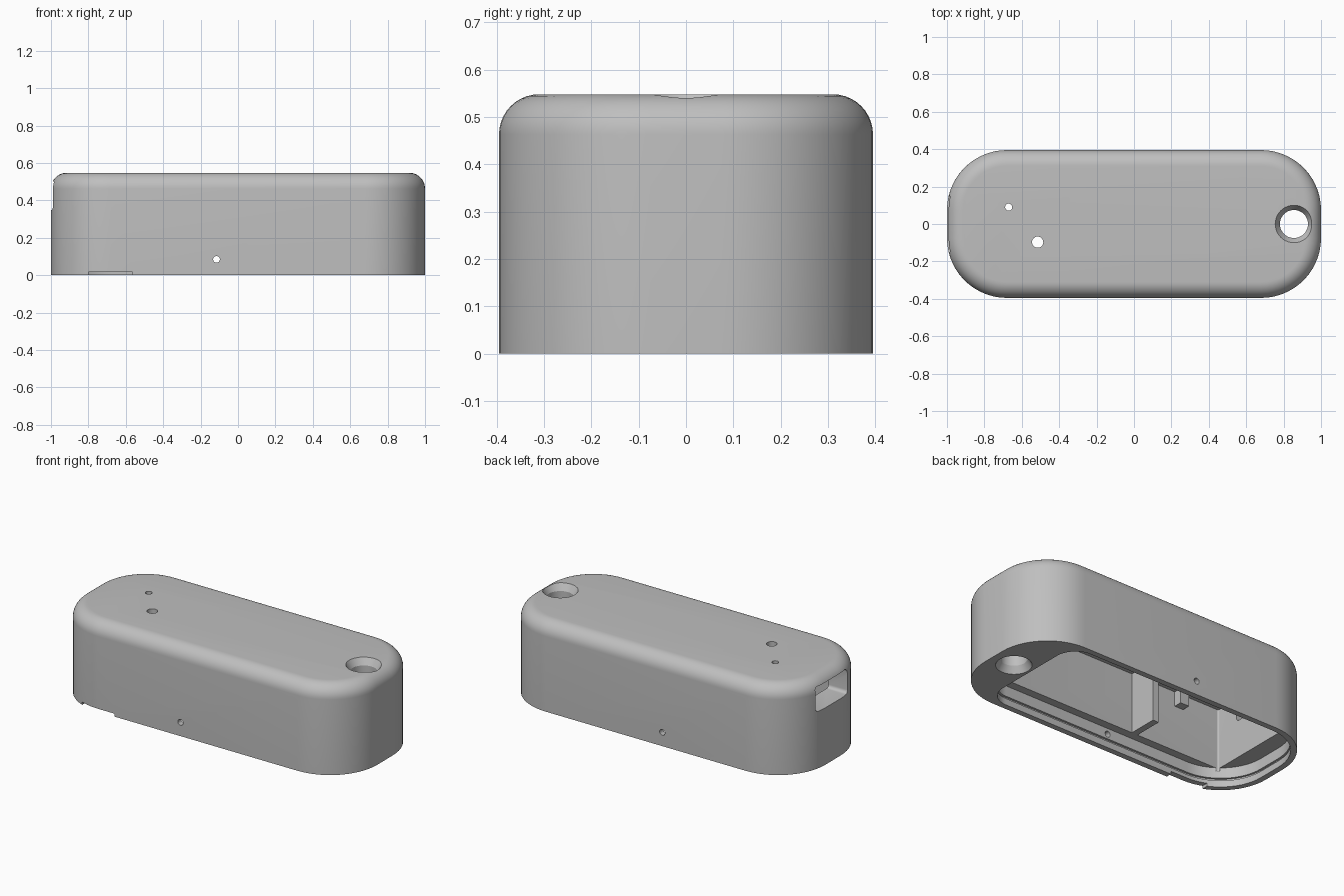
import bpy, bmesh, math
from mathutils import Matrix

cube = bpy.data.objects.get("Cube")
if cube:
    bpy.data.objects.remove(cube, do_unlink=True)

HEIGHT, FILLET = 0.548, 0.085

grey = bpy.data.materials.new("casing grey")
grey.use_nodes = True
grey.diffuse_color = (0.52, 0.52, 0.52, 1)
grey.node_tree.nodes["Principled BSDF"].inputs["Base Color"].default_value = (0.52, 0.52, 0.52, 1)


def outline(x0, x1, hy, r0, r1, inset=0.0, steps=14):
    """Rounded rectangle with one corner radius at each end."""
    points = []
    for sx, sy, start in ((1, 1, 0), (-1, 1, 90), (-1, -1, 180), (1, -1, 270)):
        r = r1 if sx > 0 else r0
        cx = x1 - r if sx > 0 else x0 + r
        for i in range(steps + 1):
            a = math.radians(start + 90 * i / steps)
            points.append((cx + (r - inset) * math.cos(a),
                           sy * (hy - r) + (r - inset) * math.sin(a)))
    return points


def circle(cx, cy, r, n=40):
    return [(cx + r * math.cos(math.tau * i / n), cy + r * math.sin(math.tau * i / n))
            for i in range(n)]


def loft(name, sections, matrix=None):
    """Closed solid through a stack of (z, outline) sections."""
    bm = bmesh.new()
    rings = [[bm.verts.new((x, y, z)) for x, y in pts] for z, pts in sections]
    n = len(rings[0])
    for low, high in zip(rings, rings[1:]):
        for i in range(n):
            j = (i + 1) % n
            bm.faces.new((low[i], low[j], high[j], high[i]))
    bm.faces.new(rings[0][::-1])
    bm.faces.new(rings[-1])
    if matrix:
        bm.transform(matrix)
    bmesh.ops.recalc_face_normals(bm, faces=bm.faces)
    mesh = bpy.data.meshes.new(name)
    bm.to_mesh(mesh)
    bm.free()
    mesh.materials.append(grey)
    obj = bpy.data.objects.new(name, mesh)
    bpy.context.collection.objects.link(obj)
    return obj


def prism(name, pts, z0, z1, matrix=None):
    return loft(name, [(z0, pts), (z1, pts)], matrix)


def box(name, x0, x1, y0, y1, z0, z1):
    return prism(name, [(x0, y0), (x1, y0), (x1, y1), (x0, y1)], z0, z1)


# Outer casing with a rounded upper rim
sections = [(0, outline(-1, 1, 0.395, 0.32, 0.32))]
for i in range(11):
    a = math.radians(9 * i)
    sections.append((HEIGHT - FILLET + FILLET * math.sin(a),
                     outline(-1, 1, 0.395, 0.32, 0.32, FILLET * (1 - math.cos(a)))))
casing = loft("casing", sections)

cutters = [
    # Lid recess, its snap groove and the deep inner pocket
    prism("lid_recess", outline(-0.965, 0.74, 0.36, 0.285, 0.13), -0.1, 0.12),
    prism("snap_groove", outline(-0.978, 0.75, 0.373, 0.298, 0.14), 0.04, 0.055),
    prism("inner_pocket", outline(-0.86, 0.70, 0.31, 0.01, 0.1), 0.1, 0.49),
    # Countersunk bore through the solid end
    loft("lanyard_bore", [(z, circle(0.855, 0, r)) for z, r in
                          ((-0.016, 0.11), (0.04, 0.075),
                           (HEIGHT - 0.04, 0.075), (HEIGHT + 0.016, 0.11))]),
    # Small holes in the roof
    prism("small_roof_hole", circle(-0.67, 0.09, 0.019, 24), 0.4, 0.7),
    prism("large_roof_hole", circle(-0.515, -0.097, 0.03, 24), 0.4, 0.7),
    # Pin hole across both long walls
    prism("pin_hole", circle(0, 0, 0.018, 24), -0.6, 0.6,
          Matrix.Translation((-0.115, 0, 0.085)) @ Matrix.Rotation(math.pi / 2, 4, "X")),
    # Socket opening in the end wall
    prism("socket_opening", outline(-0.075, 0.075, 0.155, 0.02, 0.02, steps=5), -1.2, -0.8,
          Matrix.Translation((0, 0, 0.425)) @ Matrix.Rotation(math.pi / 2, 4, "Y")
          @ Matrix.Translation((0, 0, 0))),
    # Pry notch under the front wall
    box("pry_notch", -0.8, -0.565, -0.6, -0.3, -0.1, 0.018),
]

for cutter in cutters:
    mod = casing.modifiers.new(cutter.name, "BOOLEAN")
    mod.operation = "DIFFERENCE"
    mod.solver = "EXACT"
    mod.object = cutter

# Bake the cuts and discard the cutters
bpy.context.view_layer.update()
baked = bpy.data.meshes.new_from_object(casing.evaluated_get(bpy.context.evaluated_depsgraph_get()))
casing.modifiers.clear()
casing.data = baked
for cutter in cutters:
    bpy.data.objects.remove(cutter, do_unlink=True)

# Inner divider and small bracket
box("divider", -0.285, -0.245, -0.32, -0.13, 0.12, 0.5)
box("bracket", -0.61, -0.55, -0.32, -0.26, 0.40, 0.5)

bpy.ops.object.select_all(action="DESELECT")
casing.select_set(True)
bpy.context.view_layer.objects.active = casing
bpy.ops.object.shade_smooth_by_angle(angle=math.radians(30))
